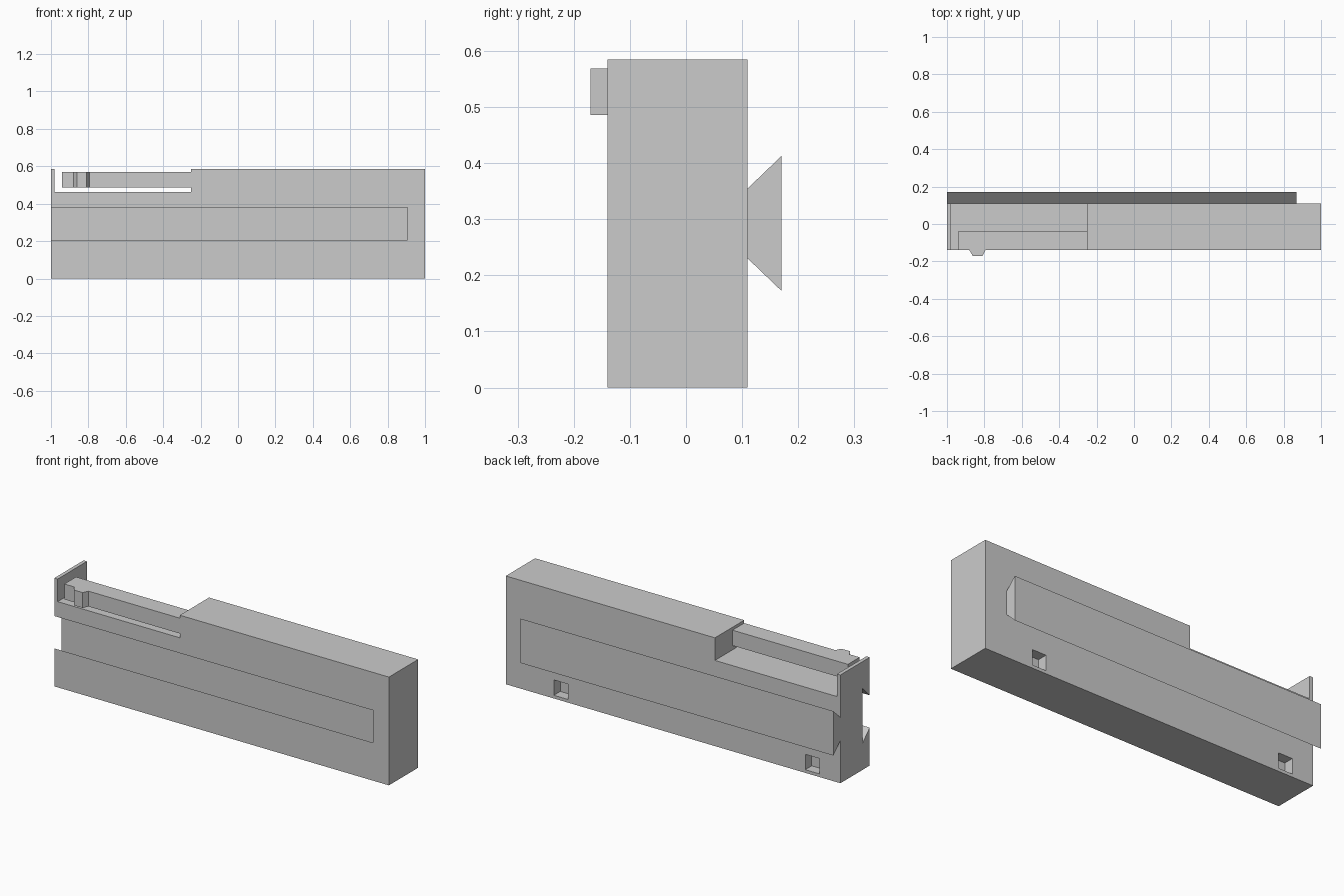
import bpy, bmesh
from mathutils import Vector

cube = bpy.data.objects.get("Cube")
if cube:
    bpy.data.objects.remove(cube, do_unlink=True)

grey = bpy.data.materials.new("light grey plastic")
grey.use_nodes = True
grey.diffuse_color = (0.6, 0.6, 0.6, 1)
grey.node_tree.nodes["Principled BSDF"].inputs["Base Color"].default_value = (0.6, 0.6, 0.6, 1)


def prism(name, points, offset):
    """Extrude a flat outline along an offset into a solid."""
    bm = bmesh.new()
    base = bm.faces.new([bm.verts.new(p) for p in points])
    top = bmesh.ops.extrude_face_region(bm, geom=[base], use_keep_orig=True)
    moved = [v for v in top["geom"] if isinstance(v, bmesh.types.BMVert)]
    bmesh.ops.translate(bm, verts=moved, vec=Vector(offset))
    bmesh.ops.recalc_face_normals(bm, faces=bm.faces)
    mesh = bpy.data.meshes.new(name)
    bm.to_mesh(mesh)
    bm.free()
    mesh.materials.append(grey)
    obj = bpy.data.objects.new(name, mesh)
    bpy.context.collection.objects.link(obj)
    return obj


def box(name, x0, x1, y0, y1, z0, z1):
    outline = [(x0, y0, z0), (x1, y0, z0), (x1, y1, z0), (x0, y1, z0)]
    return prism(name, outline, (0, 0, z1 - z0))


def dovetail(name, x0, x1, y_narrow, y_wide, z_mid, narrow, wide):
    """Trapezoid bar along x, given by its half heights."""
    outline = [(x0, y_narrow, z_mid - narrow), (x0, y_wide, z_mid - wide),
               (x0, y_wide, z_mid + wide), (x0, y_narrow, z_mid + narrow)]
    return prism(name, outline, (x1 - x0, 0, 0))


def cut(target, cutter):
    cutter.hide_render = True
    mod = target.modifiers.new("cut", "BOOLEAN")
    mod.operation = "DIFFERENCE"
    mod.solver = "EXACT"
    mod.object = cutter
    bpy.context.view_layer.objects.active = target
    bpy.ops.object.modifier_apply(modifier=mod.name)
    bpy.data.objects.remove(cutter, do_unlink=True)


FRONT, BACK, MID = -0.14, 0.11, 0.2925

# Main block
body = box("body", -1, 1, FRONT, BACK, 0, 0.585)

# Open bay for the clip, leaving a thin end wall
cut(body, box("clip_bay_cutter", -0.98, -0.25, -0.3, 0.3, 0.463, 0.8))

# Undercut groove in the front, open at one end (extended past the face)
cut(body, dovetail("groove_cutter", -1.1, 0.905, FRONT - 0.02, FRONT + 0.06,
                   MID, 0.0675, 0.1475))

# Two small square pockets low on the back
for x in (-0.832, 0.671):
    cut(body, box("pocket_cutter", x - 0.042, x + 0.042, BACK - 0.055, BACK + 0.1, 0.017, 0.1))

# Matching rail on the back
dovetail("back_rail", -1, 0.87, BACK, 0.17, MID, 0.0625, 0.12)

# Springy clip arm with a bevelled catch near its free end
arm = [(-0.25, -0.04), (-0.94, -0.04), (-0.94, FRONT), (-0.88, FRONT),
       (-0.862, -0.17), (-0.81, -0.17), (-0.795, FRONT), (-0.25, FRONT)]
prism("clip_arm", [(x, y, 0.486) for x, y in arm], (0, 0, 0.083))
